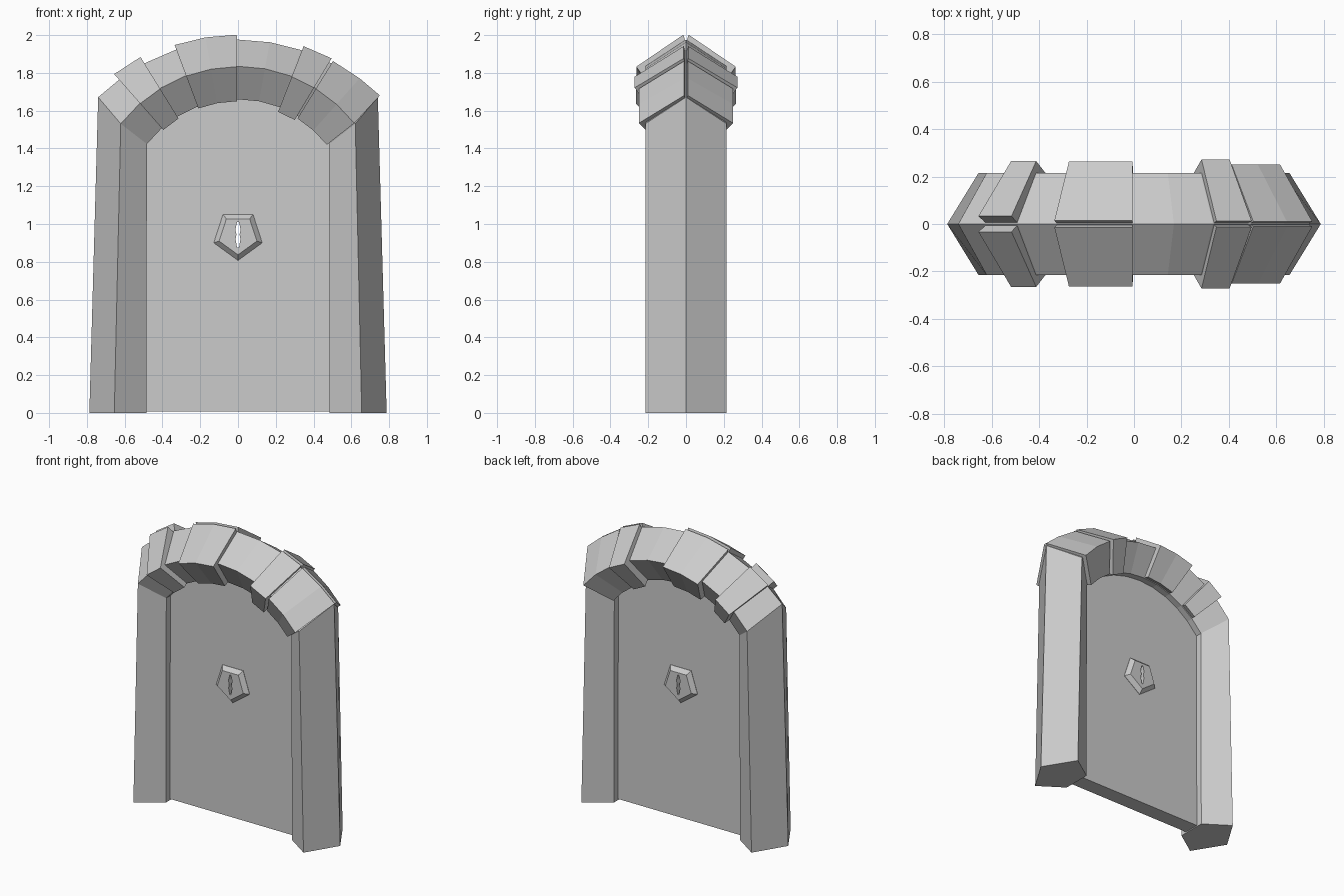
import bpy, bmesh
from math import sin, cos, radians, pi

if "Cube" in bpy.data.objects:
    bpy.data.objects.remove(bpy.data.objects["Cube"])

CZ = 1.05            # height of the arch centre
SEG = 10.45          # degrees per arch segment, five segments each side
FRONT_Y, INNER_Y, DOOR_Y = 0.215, 0.10, 0.055


def make_object(name, bm):
    bmesh.ops.recalc_face_normals(bm, faces=bm.faces)
    me = bpy.data.meshes.new(name)
    bm.to_mesh(me)
    bm.free()
    ob = bpy.data.objects.new(name, me)
    bpy.context.collection.objects.link(ob)
    return ob


def loft(name, rings):
    """Join equal-sized closed rings and cap both ends."""
    bm = bmesh.new()
    vs = [[bm.verts.new(p) for p in ring] for ring in rings]
    n = len(rings[0])
    for a, b in zip(vs, vs[1:]):
        for i in range(n):
            j = (i + 1) % n
            bm.faces.new((a[i], a[j], b[j], b[i]))
    bm.faces.new(vs[0])
    bm.faces.new(vs[-1][::-1])
    return make_object(name, bm)


def polar(a, r, y):
    return (r * sin(radians(a)), y, CZ + r * cos(radians(a)))


def ridge(a, dr=0, y=0):
    r = 0.926 + 0.04 * (a / 52) ** 2 + dr
    return polar(max(-50, min(50, a)), r, y)


# Frame: five-sided section swept up one pillar, over the arch and down
def foot(s):
    return [(s * 0.787, 0, 0), (s * 0.655, -FRONT_Y, 0), (s * 0.485, -INNER_Y, 0),
            (s * 0.485, INNER_Y, 0), (s * 0.655, FRONT_Y, 0)]


def arch_ring(a):
    return [ridge(a), polar(a, 0.785, -FRONT_Y), polar(a, 0.61, -INNER_Y),
            polar(a, 0.61, INNER_Y), polar(a, 0.785, FRONT_Y)]


loft("door_frame", [foot(-1)] + [arch_ring(k * SEG) for k in range(-5, 6)] + [foot(1)])

# Raised arch stones, front and back halves
# first station, last station, ridge lift, ridge gap, front lift, inner lift
stones = [(-4, -3, 0.040, 0.033, 0.050, 0.012),
          (-2, 0, 0.026, 0.014, 0.048, 0.010),
          (2, 3, 0.024, 0.012, 0.057, 0.026),
          (3, 5, 0.015, 0.010, 0.035, 0.012)]
for n, (k0, k1, lift, gap, out, drop) in enumerate(stones):
    for side, s in (("front", -1), ("back", 1)):
        rings = []
        for k in range(k0, k1 + 1):
            a = k * SEG
            if k == k0:
                a += 0.4
            if k == k1:
                a -= 0.4
            rings.append([ridge(a, lift, s * gap),
                          polar(a, 0.783, s * (FRONT_Y + out)),
                          polar(a, 0.61 - drop, s * (INNER_Y + out * 0.8)),
                          polar(a, 0.615, s * INNER_Y),
                          ridge(a, -0.01, s * 0.003)])
        loft(f"arch_stone_{side}_{n + 1}", rings)

# Door panel with rounded top
outline = [(-0.55, 0.008), (-0.55, 1.40)]
for k in range(-5, 6):
    x, _, z = polar(k * SEG, 0.65, 0)
    outline.append((x, z))
outline += [(0.55, 1.40), (0.55, 0.008)]
door = loft("door_panel", [[(x, y, z) for x, z in outline] for y in (-DOOR_Y, DOOR_Y)])


# Pentagon lock plates with sloping rims
def pentagon(r, y):
    return [(r * sin(i * 2 * pi / 5), y, 0.942 - r * cos(i * 2 * pi / 5)) for i in range(5)]


plates = [loft(f"lock_plate_{side}", [pentagon(0.135, s * (DOOR_Y - 0.005)),
                                      pentagon(0.135, s * (DOOR_Y + 0.002)),
                                      pentagon(0.105, s * (DOOR_Y + 0.03))])
          for side, s in (("front", -1), ("back", 1))]

# Keyhole cut right through door and plates
half = [(0.005, 0.875), (0.013, 0.92), (0.008, 0.945), (0.014, 0.97), (0.005, 1.01)]
hole = half + [(-x, z) for x, z in reversed(half)]
cutter = loft("keyhole_cutter", [[(x, y, z) for x, z in hole] for y in (-0.3, 0.3)])
cutter.hide_render = True
for ob in [door] + plates:
    mod = ob.modifiers.new("keyhole", 'BOOLEAN')
    mod.operation = 'DIFFERENCE'
    mod.solver = 'EXACT'
    mod.object = cutter
    bpy.context.view_layer.objects.active = ob
    bpy.ops.object.modifier_apply(modifier=mod.name)
bpy.data.objects.remove(cutter, do_unlink=True)
